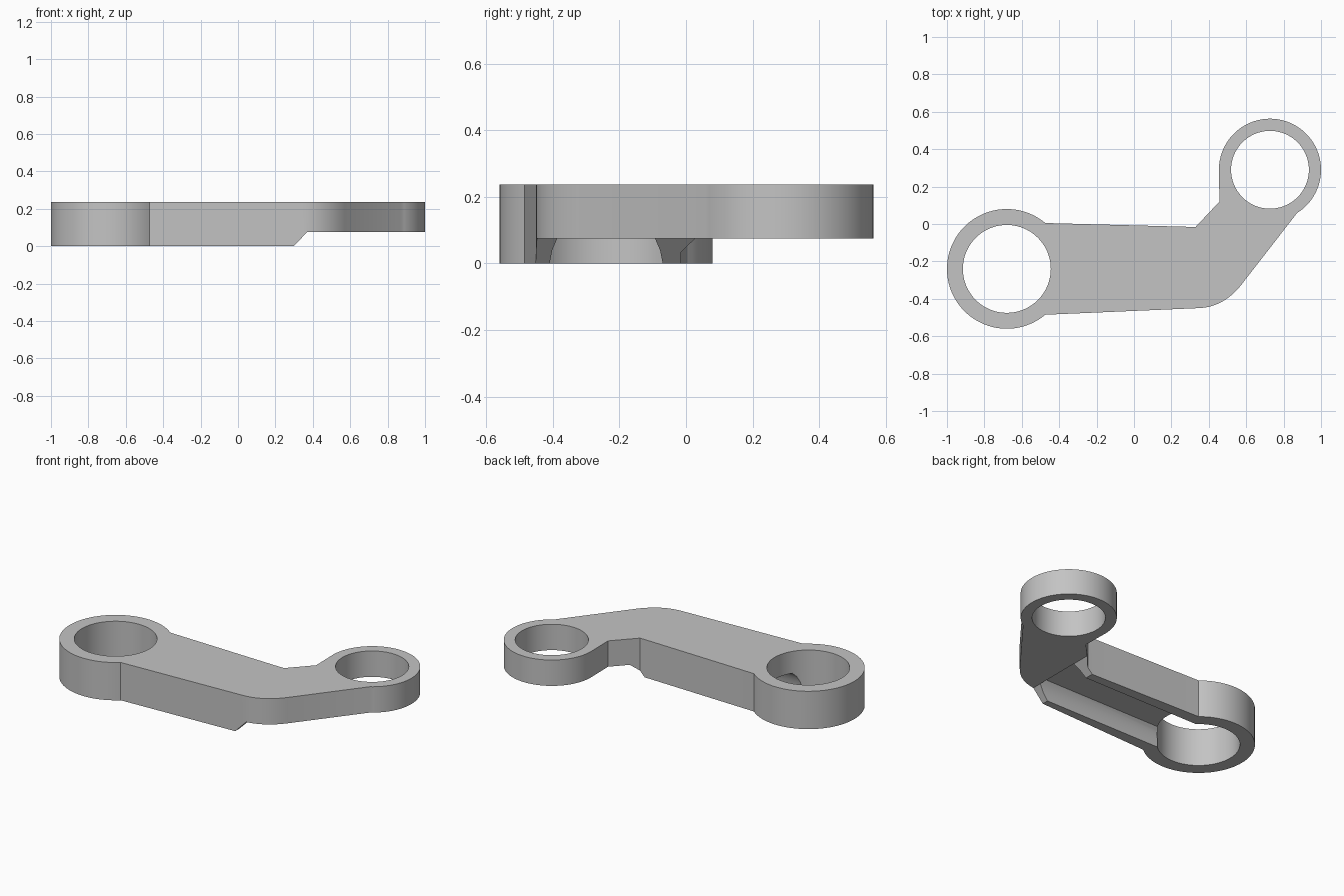
import bpy, bmesh, math
from mathutils import Vector

if "Cube" in bpy.data.objects:
    bpy.data.objects.remove(bpy.data.objects["Cube"], do_unlink=True)

TOP, STEP = 0.237, 0.075
BIG, BIG_R, BIG_BORE = Vector((-0.68, -0.24)), 0.32, 0.235
SMALL, SMALL_R, SMALL_BORE = Vector((0.727, 0.29)), 0.273, 0.208

grey = bpy.data.materials.new("plain_grey")
grey.use_nodes = True
colour = (0.55, 0.55, 0.55, 1)
grey.diffuse_color = colour
grey.node_tree.nodes["Principled BSDF"].inputs["Base Color"].default_value = colour


def arc(centre, radius, start, end, count):
    """Points along an arc, angles in degrees."""
    angles = [math.radians(start + (end - start) * i / count) for i in range(count + 1)]
    return [centre + radius * Vector((math.cos(a), math.sin(a))) for a in angles]


def prism(name, points, place, push):
    """Solid made by sweeping a flat profile along push."""
    bm = bmesh.new()
    face = bm.faces.new([bm.verts.new(place(*p)) for p in points])
    moved = bmesh.ops.extrude_face_region(bm, geom=[face])["geom"]
    bmesh.ops.translate(bm, vec=push, verts=[v for v in moved if isinstance(v, bmesh.types.BMVert)])
    bmesh.ops.recalc_face_normals(bm, faces=bm.faces)
    mesh = bpy.data.meshes.new(name)
    bm.to_mesh(mesh)
    bm.free()
    mesh.materials.append(grey)
    obj = bpy.data.objects.new(name, mesh)
    bpy.context.collection.objects.link(obj)
    return obj


def flat(z):
    return lambda x, y: (x, y, z)


# Outline: big eye, lower edge, rounded elbow, small eye, upper edge
outline = arc(BIG, BIG_R, 50, 310, 64)
a, b, c = Vector((0.34, -0.45)), Vector((0.475, -0.447)), Vector((0.57, -0.33))
outline += [a * (1 - t) ** 2 + b * 2 * t * (1 - t) + c * t * t for t in [i / 12 for i in range(13)]]
outline += arc(SMALL, SMALL_R, -58, 180, 60)
outline += [Vector(p) for p in ((0.457, 0.12), (0.33, -0.015), (0.29, -0.015))]
body = prism("link_arm", outline, flat(0), (0, 0, TOP))

# Cutters: two bores, raised underside with sloped end, and channel under the arm
cutters = []
for name, centre, radius in (("big_bore", BIG, BIG_BORE), ("small_bore", SMALL, SMALL_BORE)):
    ring = arc(centre, radius, 0, 360, 80)[:-1]
    cutters.append(prism(name, ring, flat(-0.1), (0, 0, 0.5)))
step = [(0.2, -0.1), (0.295 + STEP, STEP), (1.2, STEP), (1.2, -0.1)]
cutters.append(prism("underside_step", step, lambda x, z: (x, -1, z), (0, 2, 0)))
half = [(0.18, -0.03), (0.17, 0), (0.162, 0.04), (0.147, STEP), (0.125, 0.1)]
profile = half + [(-y, z) for y, z in reversed(half)]
cutters.append(prism("channel", profile, lambda y, z: (BIG.x, BIG.y + y, z), (1.05, 0, 0)))

for cutter in cutters:
    cutter.hide_render = True
    mod = body.modifiers.new(cutter.name, "BOOLEAN")
    mod.operation, mod.solver, mod.object = "DIFFERENCE", "EXACT", cutter

# Bake the cuts, then drop the cutters
bpy.context.view_layer.update()
result = bpy.data.meshes.new_from_object(body.evaluated_get(bpy.context.evaluated_depsgraph_get()))
body.modifiers.clear()
body.data = result
for cutter in cutters:
    bpy.data.objects.remove(cutter, do_unlink=True)

bpy.ops.object.select_all(action="DESELECT")
body.select_set(True)
bpy.context.view_layer.objects.active = body
bpy.ops.object.shade_smooth_by_angle(angle=math.radians(20))
